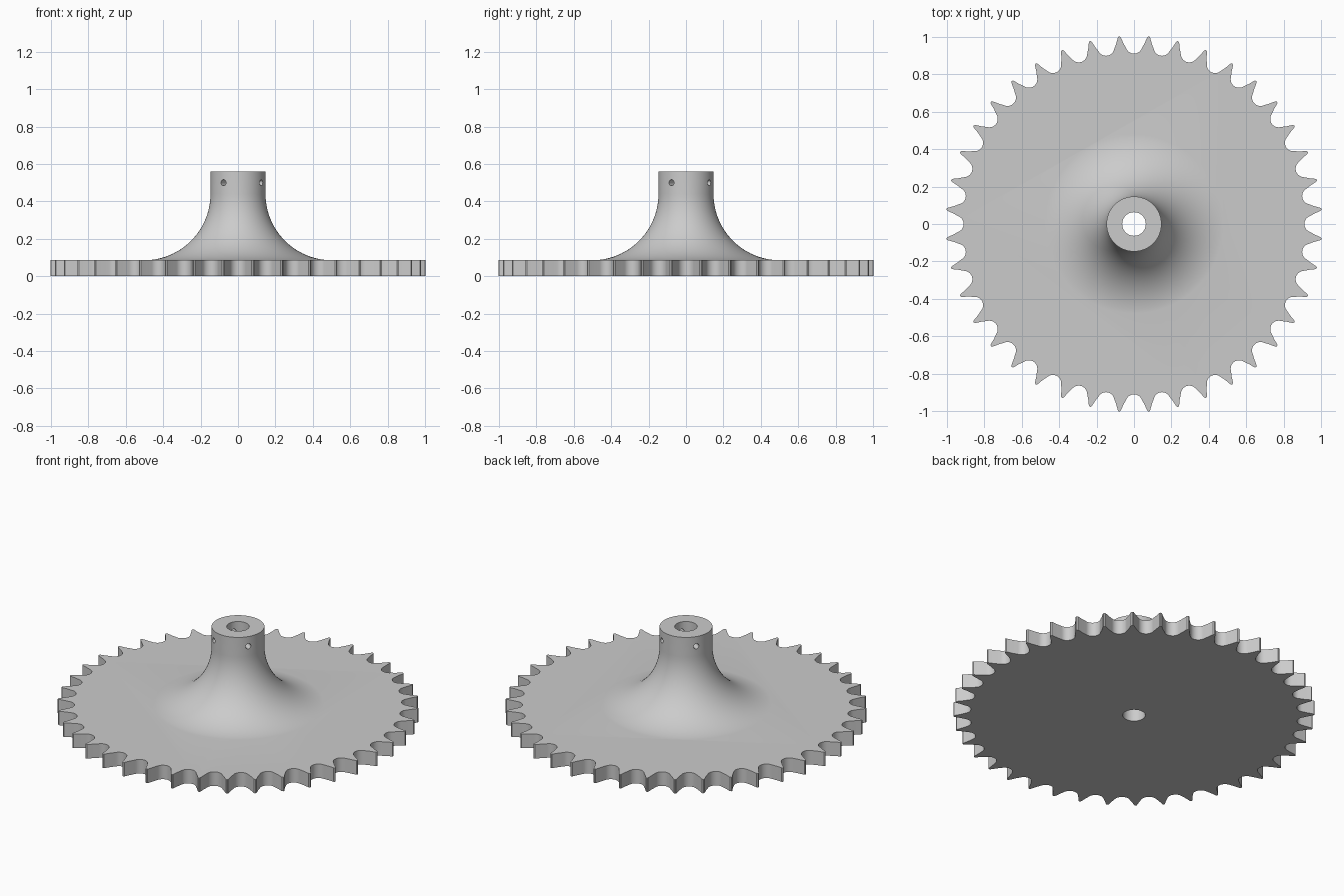
import bpy, bmesh, math
from mathutils import Matrix, Vector

TEETH = 40
THICK = 0.086
HUB_R, HUB_TOP = 0.147, 0.56
FILLET = 0.355
BORE_R = 0.063

cube = bpy.data.objects.get("Cube")
if cube:
    bpy.data.objects.remove(cube, do_unlink=True)

steel = bpy.data.materials.new("plain grey steel")
steel.use_nodes = True
GREY = (0.6, 0.6, 0.6, 1)
steel.diffuse_color = GREY
steel.node_tree.nodes["Principled BSDF"].inputs["Base Color"].default_value = GREY


def make_object(name, bm):
    bmesh.ops.recalc_face_normals(bm, faces=bm.faces)
    mesh = bpy.data.meshes.new(name)
    bm.to_mesh(mesh)
    bm.free()
    mesh.materials.append(steel)
    obj = bpy.data.objects.new(name, mesh)
    bpy.context.collection.objects.link(obj)
    return obj


def toothed_plate():
    # half of one tooth gap: round seat, straight flank, rounded tip
    half = []
    for i in range(8):
        a = math.radians(70) * i / 7
        half.append((0.045 * math.sin(a), 0.956 - 0.045 * math.cos(a)))
    half += [(0.057, 0.967), (0.068, 0.992), (0.072, 1.0), (0.0787, 1.003)]
    gap = [(-x, y) for x, y in reversed(half[1:-1])] + half
    bm = bmesh.new()
    verts = []
    for k in range(TEETH):
        turn = Matrix.Rotation(-math.tau * k / TEETH, 3, 'Z')
        verts += [bm.verts.new(turn @ Vector((x, y, 0))) for x, y in gap]
    base = bm.faces.new(verts)
    top = bmesh.ops.extrude_face_region(bm, geom=[base], use_keep_orig=True)["geom"]
    bmesh.ops.translate(bm, vec=(0, 0, THICK),
                        verts=[v for v in top if isinstance(v, bmesh.types.BMVert)])
    return make_object("sprocket", bm)


def flared_hub():
    # solid of revolution with a concave quarter-round flare
    rim = HUB_R + FILLET
    profile = [(0, 0.04), (rim, 0.04)]
    for i in range(25):
        a = math.pi / 2 * i / 24
        profile.append((rim - FILLET * math.sin(a),
                        THICK - 0.0008 + FILLET * (1 - math.cos(a))))
    profile += [(HUB_R, HUB_TOP), (0, HUB_TOP)]
    bm = bmesh.new()
    pts = [bm.verts.new((r, 0, z)) for r, z in profile]
    edges = [bm.edges.new(p) for p in zip(pts, pts[1:])]
    bmesh.ops.spin(bm, geom=pts + edges, cent=(0, 0, 0), axis=(0, 0, 1),
                   angle=math.tau, steps=96, use_merge=True)
    bmesh.ops.remove_doubles(bm, verts=bm.verts, dist=1e-5)
    return make_object("hub", bm)


def cylinder(name, radius, depth, sides, matrix):
    bm = bmesh.new()
    bmesh.ops.create_cone(bm, cap_ends=True, segments=sides, radius1=radius,
                          radius2=radius, depth=depth, matrix=matrix)
    return make_object(name, bm)


def combine(target, tool, operation):
    tool.hide_render = True
    mod = target.modifiers.new(operation.title(), 'BOOLEAN')
    mod.operation, mod.solver, mod.object = operation, 'EXACT', tool
    bpy.ops.object.select_all(action='DESELECT')
    target.select_set(True)
    bpy.context.view_layer.objects.active = target
    bpy.ops.object.modifier_apply(modifier=mod.name)
    bpy.data.objects.remove(tool, do_unlink=True)


sprocket = toothed_plate()
combine(sprocket, flared_hub(), 'UNION')

# shaft bore
bore = cylinder("bore_cutter", BORE_R, 2, 48, Matrix.Identity(4))
combine(sprocket, bore, 'DIFFERENCE')

# four set-screw holes through the collar wall
for k in range(4):
    spin = Matrix.Rotation(math.radians(58 + 90 * k), 4, 'Z')
    place = Matrix.Translation((0.12, 0, 0.5)) @ Matrix.Rotation(math.pi / 2, 4, 'Y')
    hole = cylinder("screw_hole_cutter", 0.016, 0.18, 20, spin @ place)
    combine(sprocket, hole, 'DIFFERENCE')

bpy.ops.object.shade_smooth_by_angle(angle=math.radians(30))
